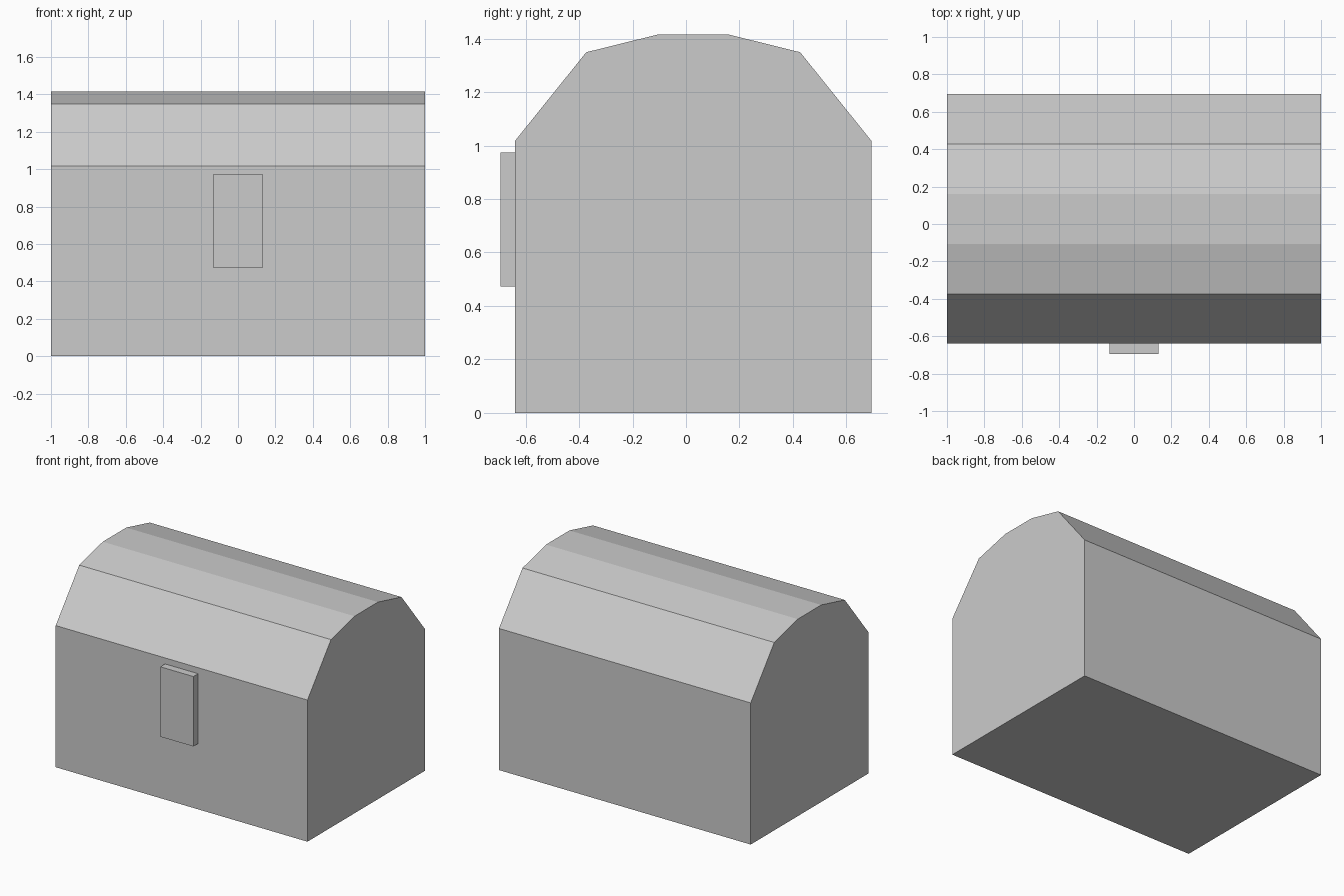
import bpy, bmesh

if "Cube" in bpy.data.objects:
    bpy.data.objects.remove(bpy.data.objects["Cube"])


def prism(name, profile, half_width):
    """Extrude a closed (y, z) profile along x, centred on x = 0."""
    bm = bmesh.new()
    base = bm.faces.new([bm.verts.new((-half_width, y, z)) for y, z in profile])
    ext = bmesh.ops.extrude_face_region(bm, geom=[base], use_keep_orig=True)
    moved = [g for g in ext["geom"] if isinstance(g, bmesh.types.BMVert)]
    bmesh.ops.translate(bm, vec=(2 * half_width, 0, 0), verts=moved)
    bmesh.ops.recalc_face_normals(bm, faces=bm.faces)
    mesh = bpy.data.meshes.new(name)
    bm.to_mesh(mesh)
    bm.free()
    obj = bpy.data.objects.new(name, mesh)
    bpy.context.collection.objects.link(obj)
    return obj


# Chest body with faceted barrel lid: half profile mirrored about its mid-plane
MID = 0.027
half = [(0.667, 0.0), (0.667, 1.017), (0.4, 1.349), (0.133, 1.415)]
profile = [(MID + y, z) for y, z in half] + [(MID - y, z) for y, z in reversed(half)]
prism("chest", profile, 1.0)

# Latch plate on the front
front = MID - 0.667
prism("latch", [(-0.694, 0.472), (front, 0.472), (front, 0.974), (-0.694, 0.974)], 0.131)
